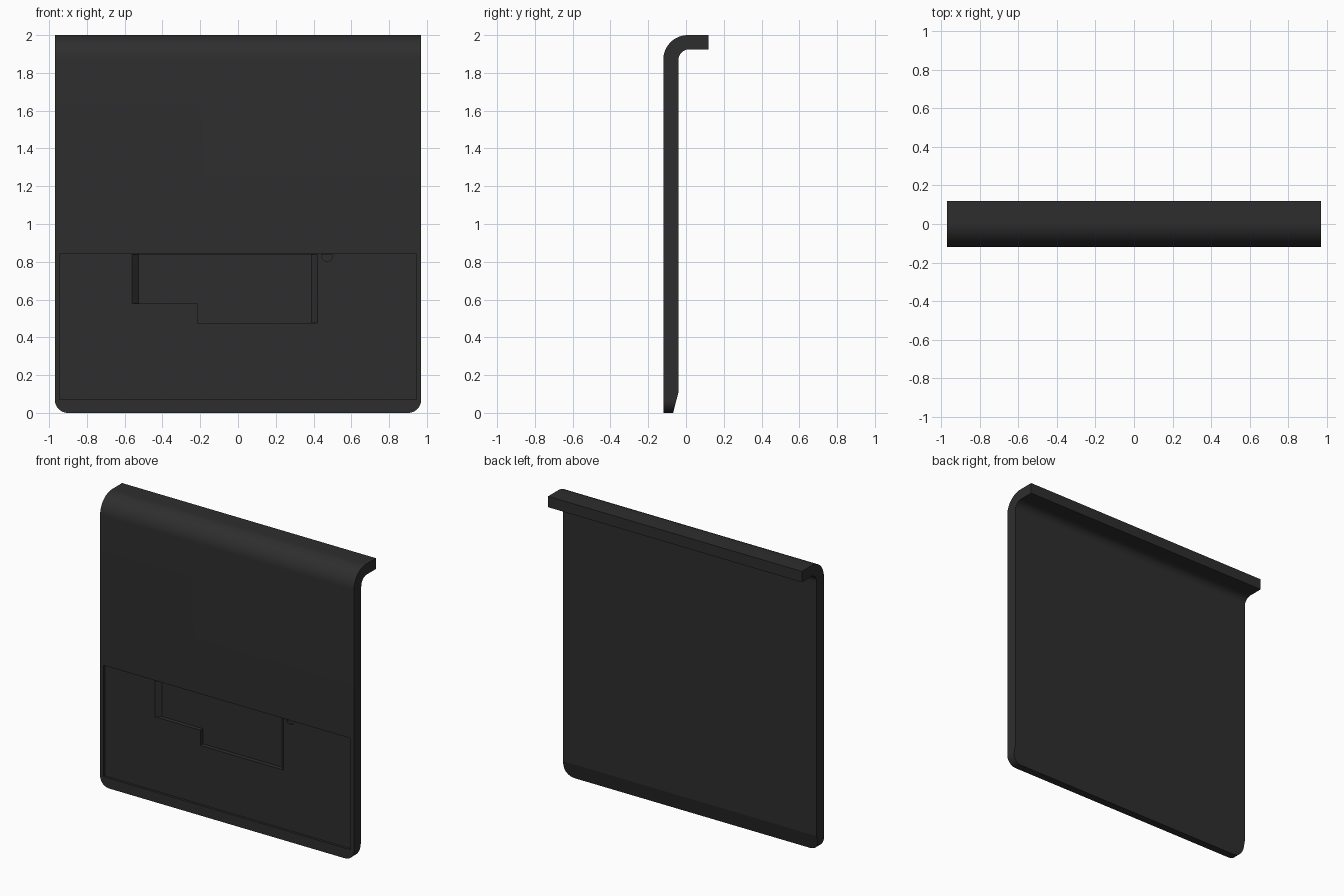
import bpy, bmesh, math

if "Cube" in bpy.data.objects:
    bpy.data.objects.remove(bpy.data.objects["Cube"])

W = 0.97            # half width
FRONT = -0.12       # front face
PANEL = -0.104      # recessed lower panel
FLOOR = -0.075      # floor of the stepped pocket


def arc(cx, cy, r, a0, a1, n=16):
    return [(cx + r * math.cos(math.radians(a0 + (a1 - a0) * i / n)),
             cy + r * math.sin(math.radians(a0 + (a1 - a0) * i / n))) for i in range(n + 1)]


def loft(name, loops):
    """Closed solid through matching loops of 3D points."""
    bm = bmesh.new()
    rings = [[bm.verts.new(p) for p in loop] for loop in loops]
    n = len(rings[0])
    for a, b in zip(rings, rings[1:]):
        for i in range(n):
            j = (i + 1) % n
            bm.faces.new((a[i], a[j], b[j], b[i]))
    bm.faces.new(rings[0][::-1])
    bm.faces.new(rings[-1])
    bmesh.ops.recalc_face_normals(bm, faces=bm.faces)
    me = bpy.data.meshes.new(name)
    bm.to_mesh(me)
    bm.free()
    ob = bpy.data.objects.new(name, me)
    bpy.context.collection.objects.link(ob)
    return ob


def along_y(name, outline, y0, y1):
    return loft(name, [[(x, y, z) for x, z in outline] for y in (y0, y1)])


def boolean(target, cutter, op='DIFFERENCE'):
    cutter.hide_render = True
    bpy.context.view_layer.objects.active = target
    m = target.modifiers.new("cut", 'BOOLEAN')
    m.operation, m.object, m.solver = op, cutter, 'EXACT'
    bpy.ops.object.modifier_apply(modifier=m.name)
    bpy.data.objects.remove(cutter)


# Bent plate with a top lip and a chamfered lower back edge
profile = ([(FRONT, 0)] + arc(0.01, 1.87, 0.13, 180, 90) + [(0.12, 2), (0.12, 1.925)]
           + arc(0.018, 1.867, 0.058, 90, 180) + [(-0.04, 0.11), (-0.068, 0)])
plate = loft("bent_cover_plate", [[(x, y, z) for y, z in profile] for x in (-W, W)])

# Rounded lower corners
r = 0.07
outline = arc(-W + r, r, r, 180, 270) + arc(W - r, r, r, 270, 360) + [(W, 2.1), (-W, 2.1)]
boolean(plate, along_y("corner_trim", outline, -0.3, 0.3), 'INTERSECT')

# Shallow lower panel
panel = [(-0.945, 0.07), (0.945, 0.07), (0.945, 0.84), (-0.945, 0.84)]
boolean(plate, along_y("panel_cutter", panel, -0.3, PANEL))

# Stepped pocket with sloping ends
def pocket(inset):
    return [(-0.56 + inset, 0.58), (-0.215, 0.58), (-0.215, 0.475),
            (0.42 - inset, 0.475), (0.42 - inset, 0.838), (-0.56 + inset, 0.838)]

levels = [(-0.3, 0), (PANEL, 0), (FLOOR, 0.032)]
boolean(plate, loft("pocket_cutter", [[(x, y, z) for x, z in pocket(i)] for y, i in levels]))

# Small thumb notch under the upper edge
boolean(plate, along_y("notch_cutter", arc(0.472, 0.833, 0.03, 170, 370), -0.3, PANEL + 0.012))

# Dark finish and smooth bend
mat = bpy.data.materials.new("dark_plastic")
mat.diffuse_color = (0.027, 0.027, 0.028, 1)
mat.use_nodes = True
mat.node_tree.nodes["Principled BSDF"].inputs["Base Color"].default_value = mat.diffuse_color
plate.data.materials.clear()
plate.data.materials.append(mat)
bpy.ops.object.select_all(action='DESELECT')
plate.select_set(True)
bpy.context.view_layer.objects.active = plate
bpy.ops.object.shade_smooth_by_angle(angle=math.radians(14))
